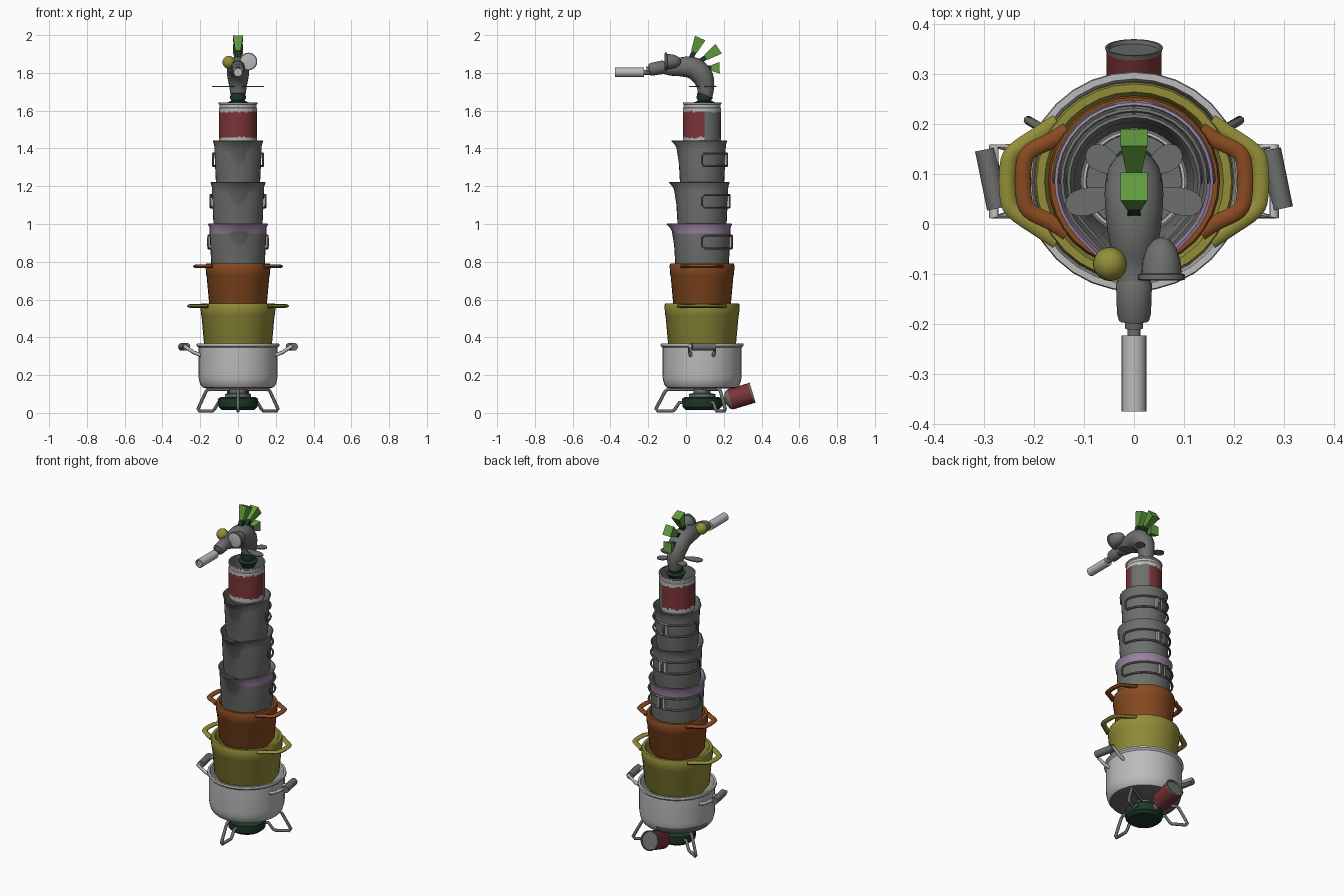
import bpy, bmesh, math, random
from math import sin, cos, pi, radians
from mathutils import Vector, Matrix

random.seed(4)
if "Cube" in bpy.data.objects:
    bpy.data.objects.remove(bpy.data.objects["Cube"])
CY = 0.085  # tower axis


def material(name, rgb):
    m = bpy.data.materials.new(name)
    m.use_nodes = True
    m.diffuse_color = (*rgb, 1)
    m.node_tree.nodes["Principled BSDF"].inputs["Base Color"].default_value = (*rgb, 1)
    return m


WHITE = material("enamel white", (0.5, 0.5, 0.5))
GREY = material("steel grey", (0.15, 0.16, 0.15))
YELLOW = material("yellow", (0.29, 0.27, 0.04))
ORANGE = material("orange", (0.25, 0.07, 0.015))
RED = material("label red", (0.2, 0.035, 0.04))
PURPLE = material("lilac", (0.32, 0.22, 0.35))
DARK = material("dark green", (0.012, 0.04, 0.02))
GREEN = material("leaf green", (0.12, 0.33, 0.05))


def finish(name, bm, mats, rule=None, angle=35):
    bmesh.ops.recalc_face_normals(bm, faces=bm.faces)
    if rule:
        for f in bm.faces:
            f.material_index = rule(f.calc_center_median(), f.normal)
    me = bpy.data.meshes.new(name)
    bm.to_mesh(me)
    bm.free()
    ob = bpy.data.objects.new(name, me)
    bpy.context.collection.objects.link(ob)
    for m in mats:
        me.materials.append(m)
    bpy.ops.object.select_all(action="DESELECT")
    ob.select_set(True)
    bpy.context.view_layer.objects.active = ob
    bpy.ops.object.shade_smooth_by_angle(angle=radians(angle))
    return ob


def bridge(bm, a, b):
    for i in range(len(a)):
        j = (i + 1) % len(a)
        bm.faces.new((a[i], a[j], b[j], b[i]))


def lathe(name, profile, mats, segs=24, rule=None, place=None, shape=None):
    """Spin (radius, height) pairs round z, capping both ends."""
    bm = bmesh.new()
    rings = [[bm.verts.new((r * cos(2 * pi * i / segs), r * sin(2 * pi * i / segs), z))
              for i in range(segs)] for r, z in profile]
    for a, b in zip(rings, rings[1:]):
        bridge(bm, a, b)
    bm.faces.new(rings[0])
    bm.faces.new(rings[-1])
    for v in bm.verts:
        if shape:
            shape(v.co)
    bm.normal_update()
    place = place or Matrix.Translation((0, CY, 0))
    ob = finish(name, bm, mats, rule)
    ob.data.transform(place)
    return ob


def spline(pts, n=5):
    """Round off a path through points of any dimension."""
    p = [pts[0]] + list(pts) + [pts[-1]]
    out = []
    for i in range(1, len(p) - 2):
        for k in range(n):
            t = k / n
            out.append([0.5 * (2 * b + (c - a) * t + (2 * a - 5 * b + 4 * c - d) * t * t
                               + (3 * b - a - 3 * c + d) * t ** 3)
                        for a, b, c, d in zip(p[i - 1], p[i], p[i + 1], p[i + 2])])
    return out + [list(pts[-1])]


def tube(name, pts, radius, mat, sides=8, closed=False, squash=1.0):
    """Sweep a ring along points; a fourth coordinate overrides the radius."""
    bm = bmesh.new()
    n, rings, u = len(pts), [], None
    for i, p in enumerate(pts):
        a = pts[(i - 1) % n if closed else max(i - 1, 0)]
        b = pts[(i + 1) % n if closed else min(i + 1, n - 1)]
        t = (Vector(b[:3]) - Vector(a[:3])).normalized()
        if u is None:
            u = t.cross(Vector((0, 0, 1)) if abs(t.z) < 0.9 else Vector((1, 0, 0)))
        u = (u - t * u.dot(t)).normalized()
        w, r = t.cross(u), p[3] if len(p) > 3 else radius
        rings.append([bm.verts.new(Vector(p[:3]) + r * (cos(2 * pi * k / sides) * u
                      + squash * sin(2 * pi * k / sides) * w)) for k in range(sides)])
    for a, b in zip(rings, rings[1:]):
        bridge(bm, a, b)
    if closed:
        bridge(bm, rings[-1], rings[0])
    else:
        bm.faces.new(rings[0])
        bm.faces.new(rings[-1])
    return finish(name, bm, [mat], angle=50)


def aim(pos, direction):
    return Matrix.Translation(pos) @ Vector(direction).to_track_quat("Z", "Y").to_matrix().to_4x4()


# Camping stove: burner, cap, three wire legs
lathe("burner", [(0.085, 0.015), (0.102, 0.03), (0.105, 0.05), (0.105, 0.075), (0.09, 0.085)], [DARK])
lathe("burner_cap", [(0.07, 0.08), (0.07, 0.1), (0.045, 0.105), (0.045, 0.125)], [GREY])
leg = [(0, 0.125), (0.18, 0.125), (0.195, 0.115), (0.245, 0.02), (0.237, 0.01),
       (0.155, 0.01), (0.145, 0.018), (0.12, 0.055), (0.08, 0.055)]
for i in range(3):
    a = -pi / 2 + i * 2 * pi / 3
    tube(f"stove_leg_{i}", [(r * cos(a), CY + r * sin(a), z) for r, z in leg], 0.009, GREY)
# Fuel can on its side behind the burner
lathe("fuel_can", [(0.02, -0.1), (0.02, -0.05), (0.045, -0.04), (0.055, -0.025), (0.055, 0.09), (0.058, 0.1),
                   (0.053, 0.1), (0.051, 0.092)], [RED, GREY], 24,
      lambda c, n: int(c.z < -0.03 or c.z > 0.091), aim((0, 0.257, 0.078), (0, 1, 0.3)))

# White pot with sooty base
grime = [random.random() for _ in range(8)]
lathe("white_pot", [(0.17, 0.13), (0.188, 0.135), (0.2, 0.15), (0.207, 0.175), (0.21, 0.2), (0.21, 0.345),
                    (0.22, 0.355), (0.218, 0.367), (0.205, 0.367), (0.2, 0.345), (0.195, 0.17)],
      [WHITE, GREY], 32,
      lambda c, n: int(c.z < 0.137 or (c.z < 0.18 and c.length > 0.19
                       and grime[int((math.atan2(c.y, c.x) + pi) * 1.27) % 8] > 0.45)))
for s, side in ((1, "left"), (-1, "right")):
    wire = [(0.195, 0.06, 0.305), (0.235, 0.065, 0.32), (0.28, 0.07, 0.352)]
    wire += [(x, -y, z) for x, y, z in reversed(wire)]
    tube(f"white_pot_{side}_wire", [(s * x, CY + y, z) for x, y, z in wire], 0.01, WHITE)
    tube(f"white_pot_{side}_grip", [(s * 0.285 - 0.012, 0.149, 0.35), (s * 0.285 + 0.012, 0.031, 0.35)],
         0.021, GREY, 12)


# Cast pots with loop handles
def cast_pot(name, z0, z1, r0, r1, reach, mat):
    h = z1 - z0
    lathe(name, [(r0 - 0.02, z0 - 0.03), (r0, z0), (r0 + (r1 - r0) * 0.7, z1 - 0.3 * h), (r1 - 0.003, z1 - 0.28 * h),
                 (r1, z1 - 0.01), (r1 - 0.004, z1), (r1 - 0.02, z1), (r1 - 0.03, z1 - 0.02),
                 (r0 - 0.02, z0)], [mat], 32)
    for s, side in ((1, "left"), (-1, "right")):
        half = [(r1 * 0.77, r1 * 0.6), (r1 * 0.95, r1 * 0.48), (reach - 0.025, 0.058), (reach - 0.014, 0.025)]
        path = spline(half + [(x, -y) for x, y in reversed(half)], 4)
        tube(f"{name}_{side}_handle", [(s * x, CY + y, z1 - 0.014) for x, y in path], 0.016, mat, 8, squash=0.6)


cast_pot("yellow_pot", 0.365, 0.58, 0.18, 0.199, 0.267, YELLOW)
cast_pot("orange_pot", 0.58, 0.79, 0.153, 0.172, 0.235, ORANGE)


# Camp mugs with a pouring lip and folded wire handles
def mug(name, z0, z1, r, mats):
    def lip(co):
        near = max(0, cos(math.atan2(co.y, co.x) + pi / 2) - 0.8) / 0.2
        up = max(0, (co.z - z1 + 0.055) / 0.055)
        co.y -= 0.03 * near * up
    lathe(name, [(r - 0.025, z0 - 0.03), (r - 0.012, z0 - 0.02), (r - 0.008, z0), (r, z1 - 0.052), (r, z1 - 0.05),
                 (r + 0.001, z1 - 0.02), (r + 0.009, z1), (r + 0.003, z1 + 0.002), (r - 0.006, z1 - 0.02),
                 (r - 0.018, z0)], mats, 32,
          lambda c, n: int(len(mats) > 1 and c.z > z1 - 0.05 and c.xy.length > r - 0.004), shape=lip)
    zh, rr = (z0 + z1) / 2 + 0.01, r + 0.007
    for s, side in ((1, "left"), (-1, "right")):
        arc = [radians(88 - 7.5 * k) for k in range(12)]
        path = [(a, 0.034) for a in arc] + [(arc[-1] - 0.1, 0.02), (arc[-1] - 0.1, -0.02)]
        path += [(a, -0.034) for a in reversed(arc)]
        tube(f"{name}_{side}_handle", [(s * rr * cos(a), CY + rr * sin(a), zh + d) for a, d in path],
             0.006, GREY, 6, closed=True)
    bm = bmesh.new()
    bmesh.ops.create_cube(bm, size=1, matrix=Matrix.Translation((0, CY + r, zh))
                          @ Matrix.Diagonal((0.05, 0.014, 0.075, 1)))
    finish(f"{name}_handle_plate", bm, [WHITE])


mug("large_mug", 0.79, 1.0, 0.15, [GREY, PURPLE])
mug("middle_mug", 1.0, 1.22, 0.138, [GREY])
mug("small_mug", 1.22, 1.44, 0.125, [GREY])

# Tin can with a torn label
tear = [(random.random() * 0.01, random.random() * 0.012) for _ in range(48)]


def label(c, n):
    a = math.atan2(c.y, c.x)
    low, high = tear[int((a + pi) / 2 / pi * 48) % 48]
    if c.xy.length < 0.096:
        return 2
    if radians(8) < a < radians(66):
        return 2 if c.z < 1.59 + high else 0
    return 1 if 1.452 + low < c.z < 1.6 - high else 0


lathe("tin_can", [(0.09, 1.41), (0.1, 1.435)] + [(0.1, 1.446 + 0.006 * k) for k in range(29)]
      + [(0.097, 1.618), (0.097, 1.632), (0.102, 1.636), (0.102, 1.643), (0.096, 1.643), (0.094, 1.47)],
      [WHITE, RED, GREY], 48, label)

# Neck holder and arched body
lathe("neck_holder", [(0.01, 1.56), (0.055, 1.645), (0.035, 1.652), (0.042, 1.665), (0.04, 1.69), (0.03, 1.7)],
      [DARK], 12, place=Matrix.Translation((0, 0.098, 0)))
spine = [(0, 0.102, 1.675, 0.038), (0, 0.103, 1.73, 0.047), (0, 0.085, 1.785, 0.057), (0, 0.04, 1.825, 0.058),
         (0, -0.02, 1.832, 0.052), (0, -0.08, 1.825, 0.04), (0, -0.13, 1.83, 0.031)]
tube("body", spline(spine, 4), 0, GREY, 16)
lathe("muzzle", [(0.03, 0), (0.036, 0.01), (0.034, 0.07), (0.03, 0.085), (0.018, 0.087), (0.018, 0.1)], [GREY], 12,
      place=aim((0, -0.11, 1.832), (0, -1, -0.18)))
lathe("beak_joint", [(0.013, 0.19), (0.013, 0.235)], [GREY], 12, place=aim((0, 0, 1.803), (0, -1, 0)))
lathe("beak", [(0.025, 0.223), (0.025, 0.375), (0.02, 0.375), (0.02, 0.36)], [WHITE], 20,
      place=aim((0, 0, 1.803), (0, -1, 0)))

# Mismatched eyes: a ball and a lamp
bm = bmesh.new()
bmesh.ops.create_uvsphere(bm, u_segments=20, v_segments=12, radius=0.034)
bmesh.ops.translate(bm, verts=bm.verts, vec=(-0.048, -0.08, 1.856))
finish("ball_eye", bm, [YELLOW])
lathe("lamp_eye", [(0.04, 0), (0.047, 0.002), (0.047, 0.012), (0.04, 0.014), (0.038, 0.04), (0.03, 0.065),
                   (0.018, 0.08), (0.005, 0.086)], [GREY, WHITE], 20, lambda c, n: int(c.z < 0.001),
      aim((0.055, -0.113, 1.86), (0, 1, 0)))

# Thin side fins
for s, side in ((1, "left"), (-1, "right")):
    for part, base, turn, length, wide in (("front", (0.02, 0.065), -12, 0.12, 0.037),
                                           ("back", (0.02, 0.09), 32, 0.09, 0.035)):
        t = radians(turn)
        place = (Matrix.Translation((0, base[1], 1.728)) @ Matrix.Diagonal((s, 1, 1, 1))
                 @ Matrix.Rotation(t, 4, "Z") @ Matrix.Translation((base[0] + length / 2, 0, 0))
                 @ Matrix.Diagonal((length / 2, wide, 1, 1)))
        lathe(f"{side}_{part}_fin", [(1, -0.003), (1, 0.003)], [GREY], 16, place=place,
              shape=lambda co: setattr(co, "y", co.y * (0.7 + 0.3 * co.x)))

# Crest of wedge blades in dark clips
for i, (y, z, tilt, size) in enumerate(((0.035, 1.895, 24, 0.098), (0.09, 1.872, 56, 0.1), (0.118, 1.825, 88, 0.06))):
    place = Matrix.Translation((0, y, z)) @ Matrix.Rotation(-radians(tilt), 4, "X")
    for name, mat, z0, z1, wx, wy, grow in (("clip", DARK, -0.02, 0.022, 0.026, 0.026, 1),
                                            ("blade", GREEN, 0.018, size, 0.028, 0.032, 1.9)):
        bm = bmesh.new()
        bmesh.ops.create_cube(bm, size=1)
        for v in bm.verts:
            k = grow if v.co.z > 0 else 1
            v.co = place @ Vector((v.co.x * wx * k, v.co.y * wy * k, z1 if v.co.z > 0 else z0))
        finish(f"crest_{name}_{i}", bm, [mat], angle=20)
